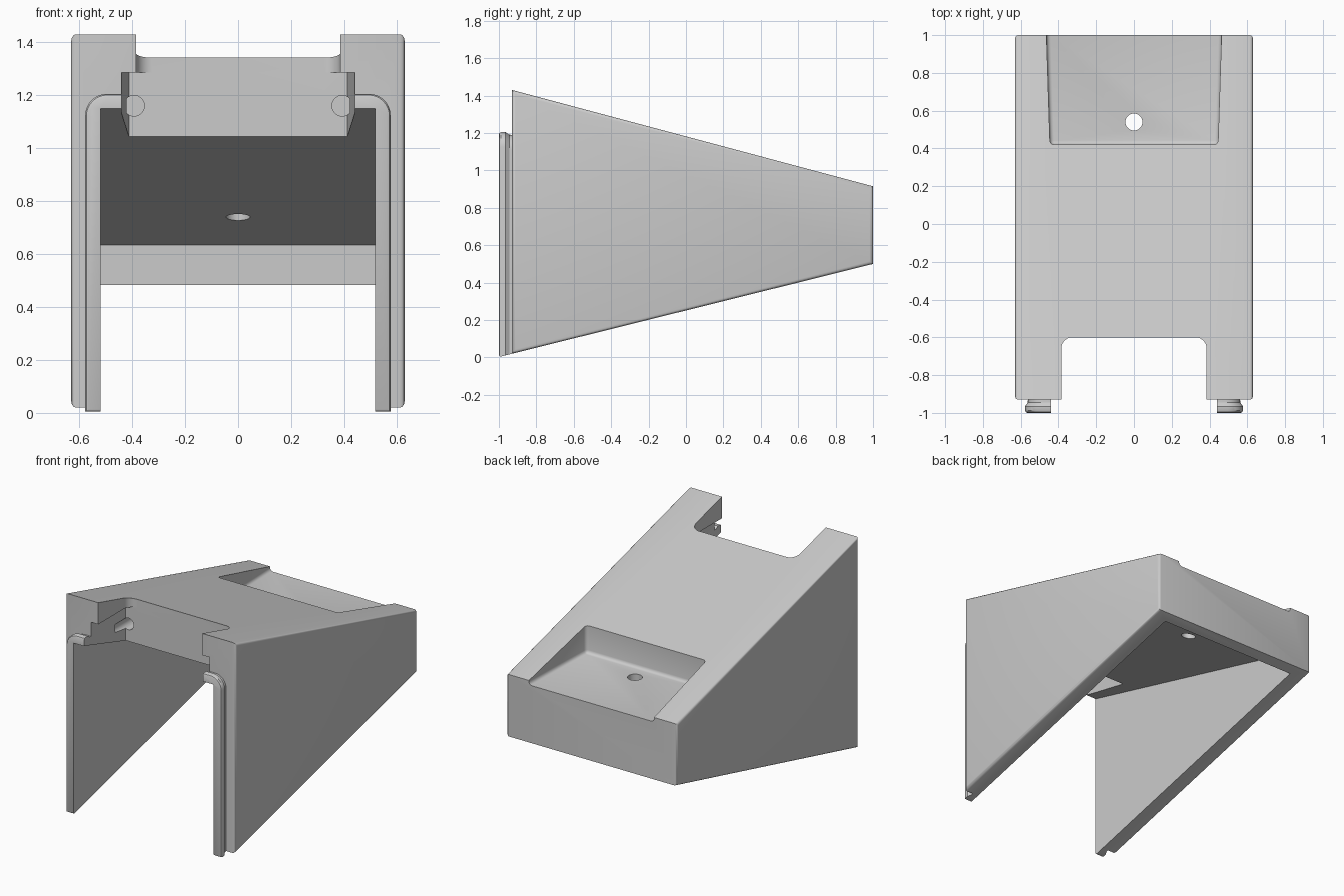
import bpy, bmesh, math
from mathutils import Vector

cube = bpy.data.objects.get("Cube")
if cube:
    bpy.data.objects.remove(cube, do_unlink=True)

grey = bpy.data.materials.new("light grey plastic")
grey.use_nodes = True
COLOUR = (0.6, 0.6, 0.6, 1)
grey.diffuse_color = COLOUR
grey.node_tree.nodes["Principled BSDF"].inputs["Base Color"].default_value = COLOUR


def finish(name, bm):
    bmesh.ops.recalc_face_normals(bm, faces=bm.faces)
    mesh = bpy.data.meshes.new(name)
    bm.to_mesh(mesh)
    bm.free()
    mesh.materials.append(grey)
    obj = bpy.data.objects.new(name, mesh)
    bpy.context.collection.objects.link(obj)
    return obj


def loft(loops):
    """Closed solid through a list of equal-length point loops."""
    bm = bmesh.new()
    rings = [[bm.verts.new(p) for p in loop] for loop in loops]
    for a, b in zip(rings, rings[1:]):
        for i in range(len(a)):
            j = (i + 1) % len(a)
            bm.faces.new((a[i], a[j], b[j], b[i]))
    bm.faces.new(rings[0])
    bm.faces.new(rings[-1])
    bmesh.ops.recalc_face_normals(bm, faces=bm.faces)
    return bm


def side_prism(profile, half):
    return loft([[(x, y, z) for y, z in profile] for x in (-half, half)])


def plan_prism(profile, low, high):
    return loft([[(x, y, z) for x, y in profile] for z in (low, high)])


def arc(cx, cy, r, start, end, steps=8):
    angles = [math.radians(start + (end - start) * i / steps) for i in range(steps + 1)]
    return [(cx + r * math.cos(a), cy + r * math.sin(a)) for a in angles]


def round_edges(bm, edges, width):
    bmesh.ops.bevel(bm, geom=edges, offset=width, segments=3, profile=0.5, affect='EDGES')


def combine(target, tool, operation):
    mod = target.modifiers.new(operation.title(), 'BOOLEAN')
    mod.operation, mod.solver, mod.object = operation, 'EXACT', tool
    bpy.context.view_layer.objects.active = target
    bpy.ops.object.modifier_apply(modifier=mod.name)
    bpy.data.objects.remove(tool, do_unlink=True)


# Wedge body with softened side edges
bm = side_prism([(-0.93, 1.43), (1, 0.915), (1, 0.5), (-0.93, 0.02)], 0.63)
long_edges = [e for e in bm.edges if e.verts[0].co.x * e.verts[1].co.x > 0]
round_edges(bm, long_edges, 0.018)
body = finish("wedge_housing", bm)


# Front rim: arched plate, undercut behind its lip; the cavity later hollows it
def rim_loop(y, inset):
    w, top, r = 0.577 - inset, 1.205 - inset, 0.08
    base = 0.002 + 0.26 * (y + 1) + (inset if y < -0.99 else 0)
    right = arc(w - r, top - r, r, 0, 90)
    left = arc(r - w, top - r, r, 90, 180)
    return [(x, y, z) for x, z in [(w, base)] + right + left + [(-w, base)]]


rim = finish("front_rim", loft([rim_loop(y, i) for y, i in (
    (-1, 0.012), (-0.996, 0.004), (-0.988, 0), (-0.965, 0), (-0.945, 0.014), (-0.9, 0.016))]))
combine(body, rim, 'UNION')

# Inner cavity, open at the front and underneath
cavity = side_prism([(-1.1, 1.177), (0.93, 0.635), (0.93, -0.3), (-1.1, -0.3)], 0.52)
combine(body, finish("cavity_cutter", cavity), 'DIFFERENCE')

# Rounded notch in the top and wider tapered slot below it
notch = [(-0.385, -1.1), (0.385, -1.1)] + arc(0.325, -0.66, 0.06, 0, 90) + arc(-0.325, -0.66, 0.06, 90, 180)
combine(body, finish("notch_cutter", plan_prism(notch, 1.2, 1.7)), 'DIFFERENCE')
slot = [(-0.44, -1.1), (0.44, -1.1), (0.44, -0.93), (0.412, -0.6), (-0.412, -0.6), (-0.44, -0.93)]
combine(body, finish("slot_cutter", plan_prism(slot, 0.9, 1.285)), 'DIFFERENCE')

# Shallow rear tray with filleted floor
tray = plan_prism([(-0.445, 0.42), (0.445, 0.42), (0.47, 1.2), (-0.47, 1.2)], 0.885, 1.4)
round_edges(tray, list(tray.edges), 0.022)
combine(body, finish("tray_cutter", tray), 'DIFFERENCE')

# Drain hole through the tray
drain = plan_prism(arc(0, 0.54, 0.045, 0, 352.5, 47), 0.5, 1.2)
combine(body, finish("drain_cutter", drain), 'DIFFERENCE')

# Pair of pin bores at the back corners of the slot
for side in (-1, 1):
    circle = arc(side * 0.393, 1.16, 0.039, 0, 348.75, 31)
    bore = loft([[(x, y, z) for x, z in circle] for y in (-0.7, -0.35)])
    combine(body, finish("bore_cutter", bore), 'DIFFERENCE')

# Smooth the rounded areas, keeping hard edges
body.data.materials.clear()
body.data.materials.append(grey)
for poly in body.data.polygons:
    poly.material_index = 0
bpy.ops.object.select_all(action='DESELECT')
body.select_set(True)
bpy.context.view_layer.objects.active = body
bpy.ops.object.shade_smooth_by_angle(angle=math.radians(32))
